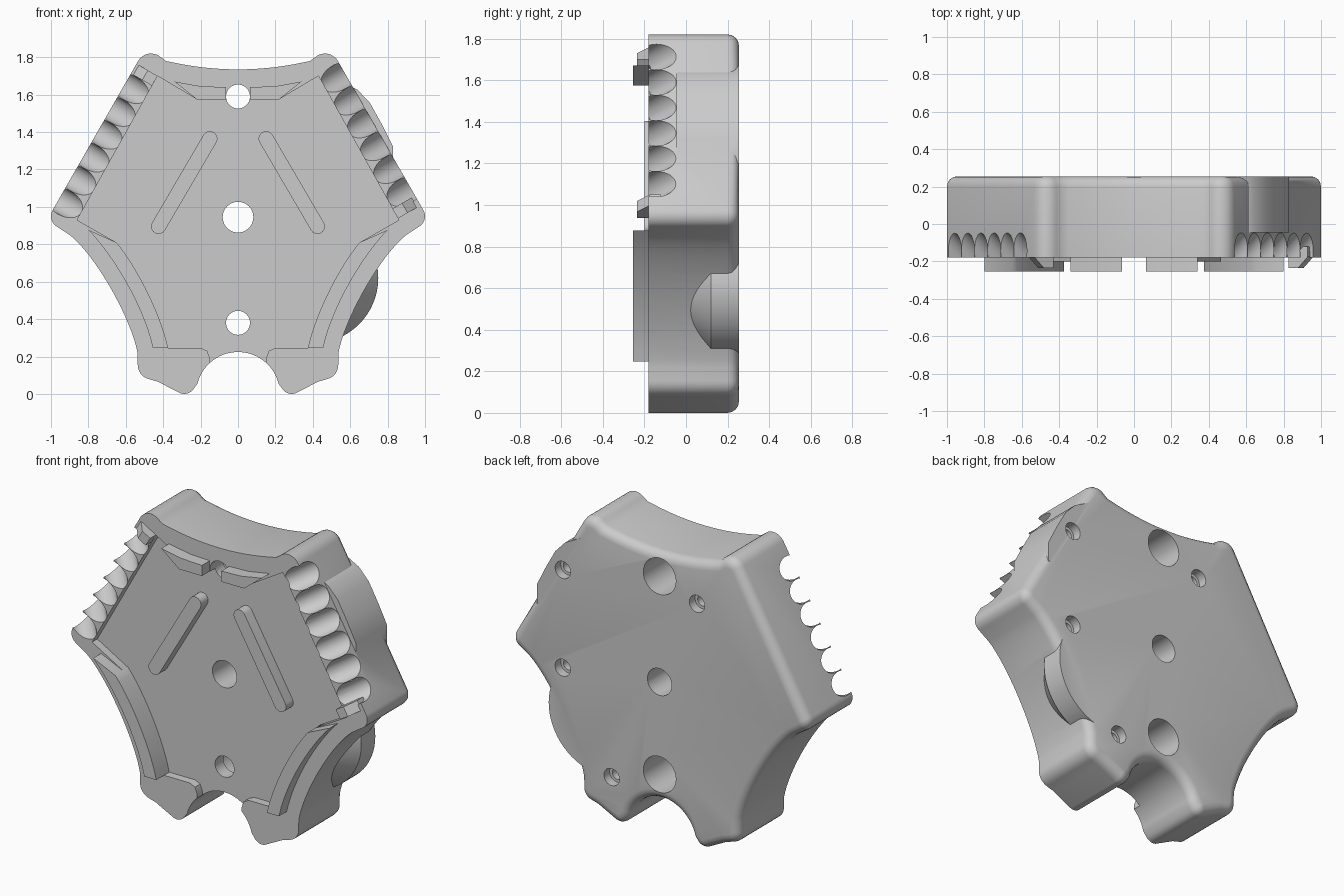
import bpy, bmesh
from math import sin, cos, radians
from mathutils import Vector, Matrix
from mathutils.geometry import interpolate_bezier

if "Cube" in bpy.data.objects:
    bpy.data.objects.remove(bpy.data.objects["Cube"])

grey = bpy.data.materials.new("plain_grey")
grey.use_nodes = True
grey.diffuse_color = (0.6, 0.6, 0.6, 1)
grey.node_tree.nodes["Principled BSDF"].inputs["Base Color"].default_value = (0.6, 0.6, 0.6, 1)

FRONT, BACK, FLOOR = -0.18, 0.255, -0.13


def finish(name, bm):
    bmesh.ops.recalc_face_normals(bm, faces=bm.faces)
    mesh = bpy.data.meshes.new(name)
    bm.to_mesh(mesh)
    bm.free()
    mesh.materials.append(grey)
    ob = bpy.data.objects.new(name, mesh)
    bpy.context.collection.objects.link(ob)
    return ob


def extrude(name, points, vec, back_bevel=0):
    bm = bmesh.new()
    face = bm.faces.new([bm.verts.new(p) for p in points])
    out = bmesh.ops.extrude_face_region(bm, geom=[face], use_keep_orig=True)
    moved = [g for g in out["geom"] if isinstance(g, bmesh.types.BMVert)]
    bmesh.ops.translate(bm, verts=moved, vec=vec)
    bmesh.ops.recalc_face_normals(bm, faces=bm.faces)
    if back_bevel:
        edges = [e for e in bm.edges if all(v in moved for v in e.verts)]
        bmesh.ops.bevel(bm, geom=edges, offset=back_bevel, segments=4,
                        profile=0.5, affect='EDGES', clamp_overlap=False)
    return finish(name, bm)


def prism(name, pts, y0, y1, back_bevel=0):
    return extrude(name, [(x, y0, z) for x, z in pts], (0, y1 - y0, 0), back_bevel)


def cylinder(name, centre, axis, length, r0, r1=None, sides=40):
    bm = bmesh.new()
    turn = Vector(axis).to_track_quat('Z', 'Y').to_matrix().to_4x4()
    bmesh.ops.create_cone(bm, cap_ends=True, segments=sides, radius1=r0,
                          radius2=r0 if r1 is None else r1, depth=length,
                          matrix=Matrix.Translation(centre) @ turn)
    return finish(name, bm)


def bore(x, z, r, y0, y1):
    return cylinder("bore", (x, (y0 + y1) / 2, z), (0, 1, 0), y1 - y0, r)


def arc(cx, cz, r, a0, a1, n):
    angles = [radians(a0 + (a1 - a0) * i / n) for i in range(n + 1)]
    return [(cx + r * cos(a), cz + r * sin(a)) for a in angles]


def bezier(a, b, c, d, n=14):
    return [(p.x, p.y) for p in interpolate_bezier(*[Vector(q) for q in (a, b, c, d)], n)]


def mirror(half):
    return half + [(-x, z) for x, z in reversed(half) if x > 0.001]


def flip(pts, s):
    return [(s * x, z) for x, z in pts]


def combine(target, tool, operation='DIFFERENCE'):
    tool.hide_render = True
    mod = target.modifiers.new("cut", 'BOOLEAN')
    mod.operation, mod.solver, mod.object = operation, 'EXACT', tool
    bpy.context.view_layer.objects.active = target
    bpy.ops.object.modifier_apply(modifier=mod.name)
    bpy.data.objects.remove(tool)


# Body: star-like hexagon with concave sides, feet and a round notch
half = [(x, 1.735 + x * x / 3.24) for x in (0, 0.06, 0.12, 0.18, 0.24, 0.3, 0.35)]
half += [(0.385, 1.78)]
half += arc(0.465, 1.74, 0.08, 130, 30, 8)
half += arc(0.935, 0.95, 0.065, 30, -62, 8)
half += bezier((0.9, 0.85), (0.76, 0.74), (0.57, 0.4), (0.537, 0.22), 18)
half += arc(0.458, 0.155, 0.078, 0, -75, 6)
half += [(0.43, 0.066)]
half += arc(0.287, 0.06, 0.06, -70, -150, 6)
half += arc(0, 0, 0.224, 14, 90, 14)
body = prism("body", mirror(half), FRONT, BACK, 0.055)

# Recessed front panel
inner = bezier((0.65, 0.81), (0.54, 0.68), (0.41, 0.42), (0.374, 0.246))
panel = [(0, 1.575), (0.22, 1.575), (0.43, 1.70), (0.86, 0.93)] + inner
panel += [(0.2, 0.246), (0.165, 0.23), (0.15, 0.19), (0.15, 0.1), (0, 0.1)]
combine(body, prism("panel_cutter", mirror(panel), -0.4, FLOOR))

# Slanted finger grooves along both upper edges
tilt = radians(43)
for s, start in ((1, 0.08), (-1, 0.15)):
    n, t = Vector((0.866 * s, 0, 0.5)), Vector((0.5 * s, 0, -0.866))
    axis = n * cos(tilt) + Vector((0, sin(tilt), 0))
    lift = n * sin(tilt) - Vector((0, cos(tilt), 0))
    for i in range(6):
        edge = Vector((0.53 * s, -0.05, 1.78)) + t * (start + 0.141 * i)
        combine(body, cylinder("groove", edge + lift * 0.07, axis, 0.6, 0.07, sides=32))

# Side bosses
upper = [(0.4, 1.6), (0.5, 1.70), (0.57, 1.662), (0.64, 1.625), (0.706, 1.555),
         (0.77, 1.44), (0.83, 1.32), (0.83, 1.2), (0.6, 1.2)]
combine(body, prism("upper_boss", upper, -0.045, BACK - 0.001), 'UNION')
combine(body, cylinder("lower_boss_cone", (0.4, 0.025, 0.62), (0, 1, 0), 0.19, 0.2, 0.35, 64), 'UNION')
combine(body, cylinder("lower_boss", (0.4, 0.187, 0.62), (0, 1, 0), 0.135, 0.35, sides=64), 'UNION')

# Through holes, with wider bores from the back
combine(body, bore(0, 0.945, 0.082, -0.5, 0.5))
for z in (1.59, 0.38):
    combine(body, bore(0, z, 0.064, -0.5, 0.5))
    combine(body, bore(0, z, 0.11, -0.05, 0.5))

# Screw holes in the back
for x, z in ((0.655, 1.454), (-0.253, 1.49), (0.655, 0.857), (0.324, 0.277)):
    combine(body, bore(x, z, 0.052, 0.2, 0.5))
    combine(body, bore(x, z, 0.034, 0.02, 0.5))

parts = [body]
outer = bezier((0.455, 0.246), (0.5, 0.45), (0.65, 0.72), (0.8, 0.877))
for s, side in ((1, "left"), (-1, "right")):
    # Curved lower rib
    parts.append(prism(side + "_rib", flip(inner + outer, s), -0.255, -0.12))
    # Top tab
    tab = [(0.34, 1.67), (0.2, 1.645), (0.065, 1.64), (0.065, 1.575), (0.22, 1.575)]
    parts.append(prism(side + "_top_tab", flip(tab, s), -0.255, -0.15))
    # Slanted bar with round ends
    bar = arc(0.15, 1.365, 0.04, 30, 210, 10) + arc(0.425, 0.895, 0.04, 210, 390, 10)
    parts.append(prism(side + "_bar", flip(bar, s), -0.2, -0.12))
    # Wedge clip at one end of the grooves
    n, t = Vector((0.866 * s, 0, 0.5)), Vector((0.5 * s, 0, -0.866))
    base = Vector((0.825, 0, 0.99)) if s > 0 else Vector((-0.43, 0, 1.7))
    wedge = [(0, -0.12), (0, -0.235), (0.06, -0.235), (0.12, -0.175), (0.12, -0.12)]
    parts.append(extrude(side + "_clip", [base + n * a + Vector((0, y, 0)) for a, y in wedge], t * 0.06))

# Smooth curves, crisp edges
bpy.ops.object.select_all(action='DESELECT')
for ob in parts:
    ob.select_set(True)
bpy.context.view_layer.objects.active = body
bpy.ops.object.shade_smooth_by_angle(angle=radians(32))
